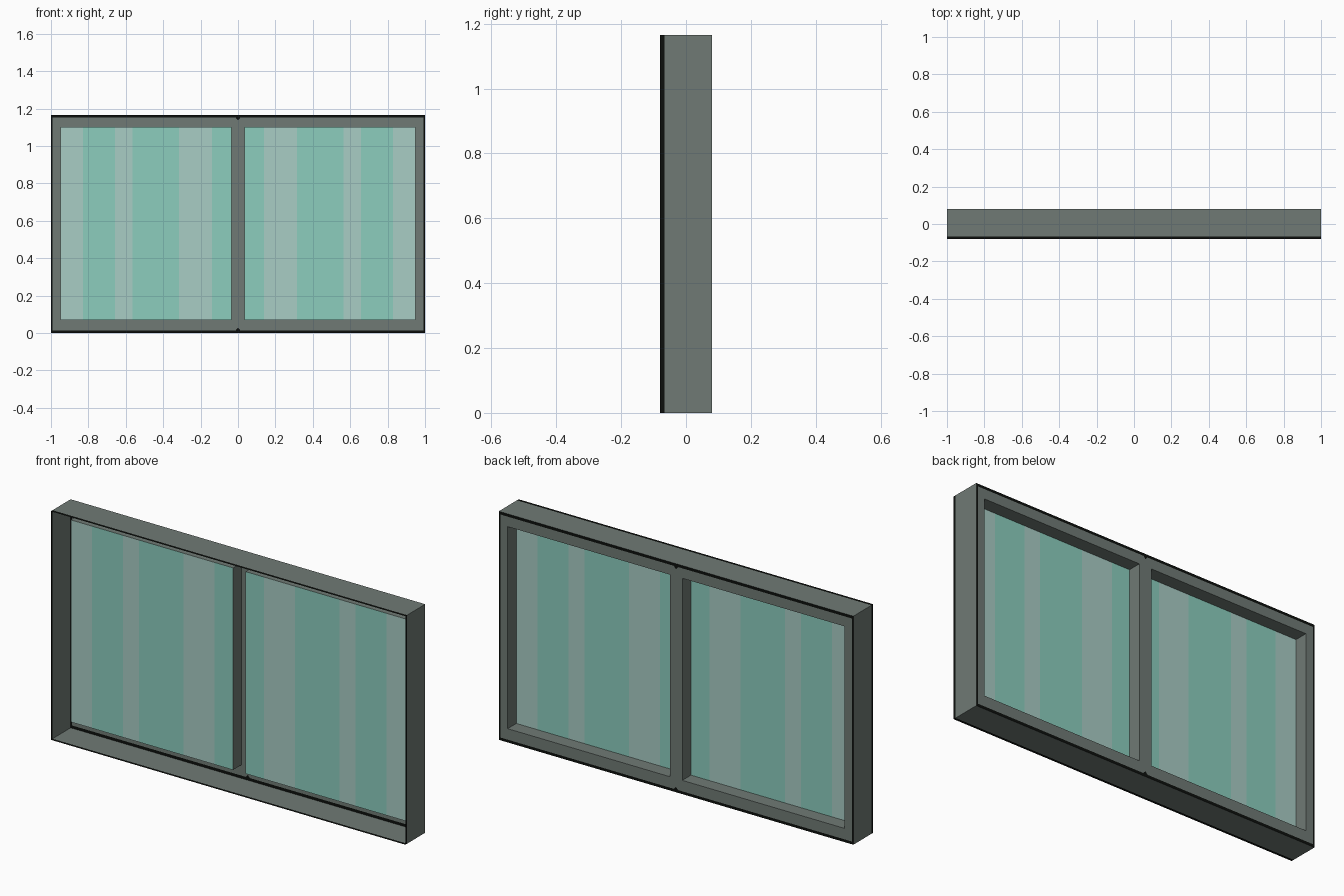
import bpy, bmesh

if "Cube" in bpy.data.objects:
    bpy.data.objects.remove(bpy.data.objects["Cube"])

def material(name, rgb):
    m = bpy.data.materials.new(name)
    m.diffuse_color = (*rgb, 1)
    m.use_nodes = True
    m.node_tree.nodes["Principled BSDF"].inputs["Base Color"].default_value = m.diffuse_color
    return m

GREY = material("grey_frame", (0.162, 0.195, 0.178))
BLACK = material("black_edge", (0.004, 0.005, 0.004))
TEAL = material("teal_glass", (0.262, 0.615, 0.515))
PALE = material("pale_glass", (0.395, 0.61, 0.56))

H, D = 1.165, 0.08            # height, half depth
GLASS_Y = 0.01
Z0, Z1 = 0.07, 1.10           # glass opening heights
X0, X1 = 0.035, 0.95          # glass opening, mirrored in x

def make(name, quads, mats):
    """quads: list of (corner points, material index)"""
    bm = bmesh.new()
    for pts, mi in quads:
        bm.faces.new([bm.verts.new(p) for p in pts]).material_index = mi
    bmesh.ops.remove_doubles(bm, verts=bm.verts, dist=1e-5)
    me = bpy.data.meshes.new(name)
    bm.to_mesh(me)
    bm.free()
    for m in mats:
        me.materials.append(m)
    ob = bpy.data.objects.new(name, me)
    bpy.context.collection.objects.link(ob)
    return ob

def loop_walls(x0, x1, z0, z1, ya, yb, mi, flip=False):
    """Four walls round a rectangle, running from ya to yb."""
    c = [(x0, z0), (x1, z0), (x1, z1), (x0, z1)]
    out = []
    for i in range(4):
        (ax, az), (bx, bz) = c[i], c[(i + 1) % 4]
        q = [(ax, ya, az), (bx, ya, bz), (bx, yb, bz), (ax, yb, az)]
        out.append((q[::-1] if flip else q, mi))
    return out

# Outer casing: thin walls, open at the front, black along the front edge
make("outer_casing",
     loop_walls(-1, 1, 0, H, -D, -0.066, 1) + loop_walls(-1, 1, 0, H, -0.066, D, 0),
     [GREY, BLACK])

# Back face with two openings and a black rim
xs = [-1, -0.991, -X1, -X0, X0, X1, 0.991, 1]
zs = [0, 0.014, Z0, Z1, H - 0.014, H]
quads = []
for i in range(len(xs) - 1):
    for j in range(len(zs) - 1):
        if i in (2, 4) and j == 2:
            continue
        rim = i in (0, len(xs) - 2) or j in (0, len(zs) - 2)
        a, b, c, d = xs[i], xs[i + 1], zs[j], zs[j + 1]
        quads.append(([(b, D, c), (a, D, c), (a, D, d), (b, D, d)], int(rim)))
make("back_frame", quads, [GREY, BLACK])

# Small black notches above and below the middle bar
notches = []
for y in (D - 0.001, D + 0.001):
    for z, s in ((0.012, 1), (H - 0.012, -1)):
        notches.append(([(-0.014, y, z), (0.014, y, z), (0, y, z + s * 0.016)], 0))
make("bar_notches", notches, [BLACK])

# Reveals and striped panes, one per side
stripes = [X0, 0.14, 0.315, 0.565, 0.657, 0.83, X1]
for side, s in (("right", 1), ("left", -1)):
    a, b = sorted((s * X0, s * X1))
    make(side + "_reveal", loop_walls(a, b, Z0, Z1, GLASS_Y, D, 0, True), [GREY])
    pane = []
    for k in range(len(stripes) - 1):
        p, q = sorted((s * stripes[k], s * stripes[k + 1]))
        pane.append(([(p, GLASS_Y, Z0), (q, GLASS_Y, Z0),
                      (q, GLASS_Y, Z1), (p, GLASS_Y, Z1)], k % 2))
    make(side + "_glass", pane, [TEAL, PALE])
